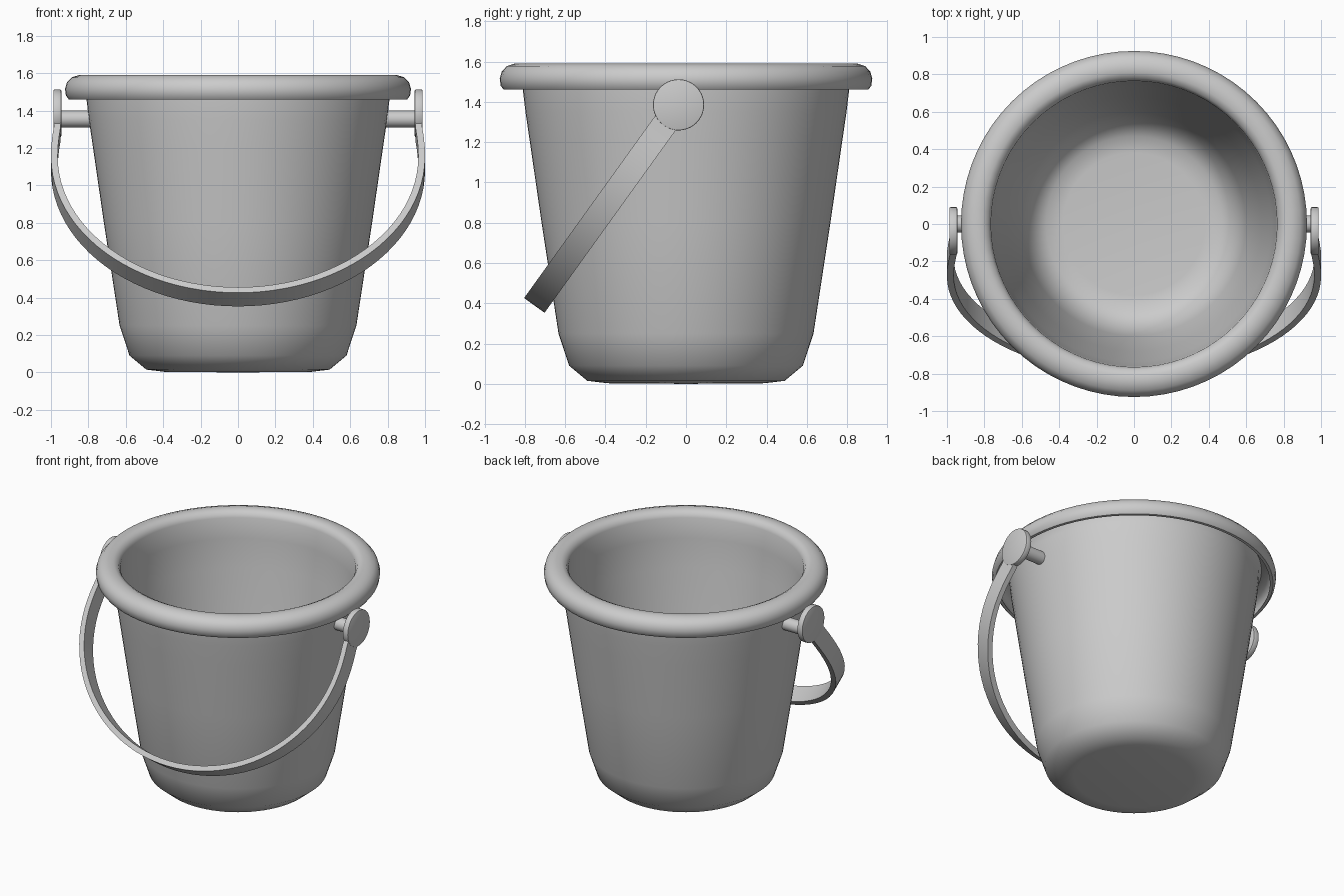
import bpy, bmesh, math
from mathutils import Vector

if "Cube" in bpy.data.objects:
    bpy.data.objects.remove(bpy.data.objects["Cube"])


def make_object(name, bm, angle=40):
    bmesh.ops.recalc_face_normals(bm, faces=bm.faces)
    me = bpy.data.meshes.new(name)
    bm.to_mesh(me)
    bm.free()
    ob = bpy.data.objects.new(name, me)
    bpy.context.collection.objects.link(ob)
    bpy.ops.object.select_all(action='DESELECT')
    ob.select_set(True)
    bpy.context.view_layer.objects.active = ob
    bpy.ops.object.shade_smooth_by_angle(angle=math.radians(angle))
    return ob


# Bucket: one closed profile (outside, hollow rolled lip, inside), lathed
profile = [
    (0, 0.0), (0.39, 0.003), (0.49, 0.015), (0.58, 0.09), (0.633, 0.25),
    (0.717, 0.80), (0.775, 1.20), (0.797, 1.35), (0.81, 1.46), (0.813, 1.53),
    (0.83, 1.555), (0.87, 1.545), (0.893, 1.52), (0.897, 1.49), (0.885, 1.46),
    (0.905, 1.46), (0.92, 1.48), (0.925, 1.515), (0.915, 1.55), (0.89, 1.577),
    (0.85, 1.59), (0.81, 1.59), (0.78, 1.575), (0.765, 1.545),
    (0.76, 1.40), (0.737, 1.20), (0.68, 0.80), (0.598, 0.26), (0.545, 0.11),
    (0.47, 0.05), (0.38, 0.04), (0, 0.04)]
bm = bmesh.new()
verts = [bm.verts.new((r, 0, z)) for r, z in profile]
edges = [bm.edges.new(p) for p in zip(verts, verts[1:])]
bmesh.ops.spin(bm, geom=verts + edges, cent=(0, 0, 0), axis=(0, 0, 1),
               angle=2 * math.pi, steps=72)
bmesh.ops.remove_doubles(bm, verts=bm.verts, dist=1e-4)
make_object("bucket", bm, 50)

# Tilted frame of the handle: pivot disc centre, downward and width directions
pivot = Vector((0, -0.037, 1.385))
down = Vector((0, -0.584, -0.812))
wide = Vector((0, -0.812, 0.584))

# Handle strap: flat band swept along a half ellipse with straight ends
half = [(0.965, 0.06), (0.966, 0.13), (0.975, 0.20), (0.981, 0.27)]
n = 48
arc = [(0.982 * math.cos(math.pi * i / n), 0.33 + 0.878 * math.sin(math.pi * i / n))
       for i in range(n + 1)]
path = half + arc + [(-x, u) for x, u in reversed(half)]
bm = bmesh.new()
rings = []
for i, (x, u) in enumerate(path):
    a, b = path[max(i - 1, 0)], path[min(i + 1, len(path) - 1)]
    t = Vector((b[0] - a[0], b[1] - a[1])).normalized()
    ring = []
    for s, w in ((-1, -1), (1, -1), (1, 1), (-1, 1)):
        px, pu = x + t.y * s * 0.018, u - t.x * s * 0.018
        ring.append(bm.verts.new(pivot + Vector((px, 0, 0)) + down * pu + wide * w * 0.0625))
    rings.append(ring)
for r, q in zip(rings, rings[1:]):
    for k in range(4):
        bm.faces.new((r[k], r[(k + 1) % 4], q[(k + 1) % 4], q[k]))
bm.faces.new(rings[0])
bm.faces.new(rings[-1])
make_object("handle_strap", bm)


# Cylinder lying along x, with an optional softened edge
def x_cylinder(name, x0, x1, y, z, radius, segs, bevel=0.0):
    bm = bmesh.new()
    bmesh.ops.create_cone(bm, cap_ends=True, segments=segs, radius1=radius,
                          radius2=radius, depth=abs(x1 - x0))
    if bevel:
        rim = [e for e in bm.edges if abs(e.verts[0].co.z - e.verts[1].co.z) < 1e-5]
        bmesh.ops.bevel(bm, geom=rim, offset=bevel, segments=2, profile=0.5,
                        affect='EDGES')
    for v in bm.verts:
        c = v.co.copy()
        v.co = ((x0 + x1) / 2 + c.z, y + c.x, z + c.y)
    make_object(name, bm)


# Pivot discs and pins on both sides
for side, s in (("right", 1), ("left", -1)):
    x_cylinder("pivot_disc_" + side, s * 0.945, s * 0.987, pivot.y, pivot.z, 0.127, 40, 0.006)
    x_cylinder("pivot_pin_" + side, s * 0.78, s * 0.95, 0, 1.355, 0.045, 24)
